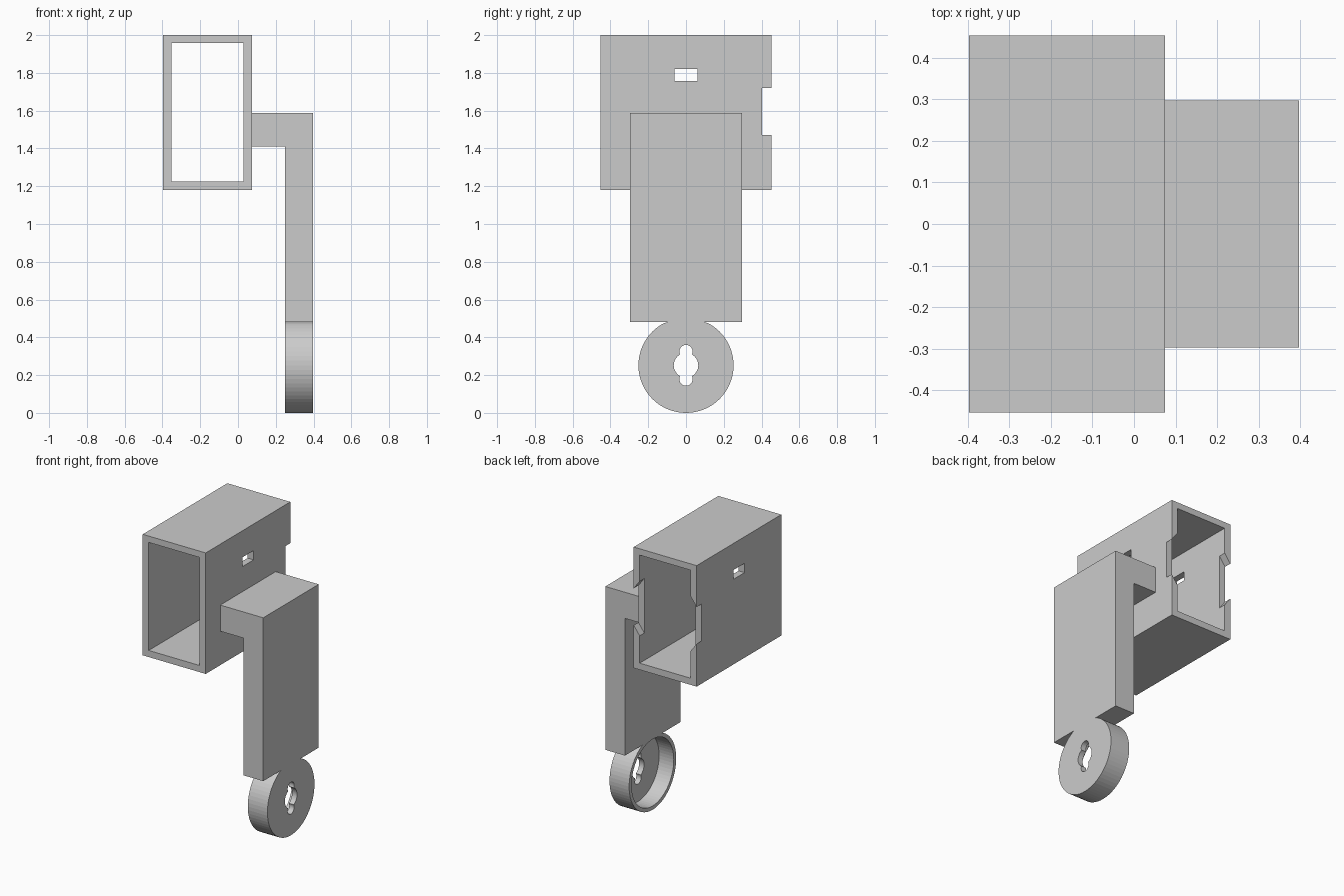
import bpy
import bmesh
from math import sin, cos, tau

cube = bpy.data.objects.get("Cube")
if cube:
    bpy.data.objects.remove(cube, do_unlink=True)

grey = bpy.data.materials.new("plain_grey")
grey.use_nodes = True
COLOUR = (0.6, 0.6, 0.6, 1)
grey.diffuse_color = COLOUR
grey.node_tree.nodes["Principled BSDF"].inputs["Base Color"].default_value = COLOUR


def prism(name, outline, axis, lo, hi):
    """Extrude an outline: (x, z) pairs along y, or (y, z) pairs along x."""
    bm = bmesh.new()
    place = {"x": lambda a, b: (lo, a, b), "y": lambda a, b: (a, lo, b)}[axis]
    face = bm.faces.new([bm.verts.new(place(a, b)) for a, b in outline])
    side = bmesh.ops.extrude_face_region(bm, geom=[face])["geom"]
    move = (hi - lo, 0, 0) if axis == "x" else (0, hi - lo, 0)
    bmesh.ops.translate(bm, vec=move, verts=[v for v in side if isinstance(v, bmesh.types.BMVert)])
    bmesh.ops.recalc_face_normals(bm, faces=bm.faces)
    mesh = bpy.data.meshes.new(name)
    bm.to_mesh(mesh)
    bm.free()
    mesh.materials.append(grey)
    obj = bpy.data.objects.new(name, mesh)
    bpy.context.collection.objects.link(obj)
    return obj


def cut(obj, *cutters):
    """Subtract each cutter, bake the result and discard the cutters."""
    for cutter in cutters:
        cutter.hide_render = True
        mod = obj.modifiers.new("cut", "BOOLEAN")
        mod.operation, mod.solver, mod.object = "DIFFERENCE", "EXACT", cutter
    graph = bpy.context.evaluated_depsgraph_get()
    mesh = bpy.data.meshes.new_from_object(obj.evaluated_get(graph))
    obj.modifiers.clear()
    obj.data = mesh
    for cutter in cutters:
        bpy.data.objects.remove(cutter, do_unlink=True)


def rect(a0, a1, b0, b1):
    return [(a0, b0), (a1, b0), (a1, b1), (a0, b1)]


def circle(radius, z, count=64):
    return [(radius * cos(tau * i / count), z + radius * sin(tau * i / count)) for i in range(count)]


# Rectangular sleeve, open at both ends
LEFT, RIGHT, WALL = 0.075, -0.397, 0.045
sleeve = prism("sleeve", rect(RIGHT, LEFT, 1.18, 2), "y", -0.453, 0.453)
bore = prism("bore", rect(RIGHT + WALL, LEFT - WALL, 1.225, 1.957), "y", -0.6, 0.6)
slot = prism("slot", rect(-0.06, 0.06, 1.757, 1.82), "x", -0.6, 0.6)

# Notches in the back edges, flaring towards the inside
low = [(-0.5, 1.47), (RIGHT, 1.47), (RIGHT + WALL, 1.41),
       (LEFT - WALL, 1.41), (LEFT, 1.47), (0.2, 1.47)]
high = [(x, 3.19 - z) for x, z in reversed(low)]
notch = prism("notch", low + high, "y", 0.403, 0.6)
cut(sleeve, bore, slot, notch)

# Bent arm hanging beside the sleeve
INNER, OUTER, FOOT = 0.25, 0.397, 0.48
prism("arm", [(LEFT, 1.41), (INNER, 1.41), (INNER, FOOT), (OUTER, FOOT),
              (OUTER, 1.587), (LEFT, 1.587)], "y", -0.297, 0.297)

# Round cup under the arm, with a two-lobed keyhole through its floor
HUB = 0.252
cup = prism("cup", [(y, min(z, FOOT)) for y, z in circle(HUB, HUB)], "x", INNER, OUTER)
recess = prism("recess", circle(0.226, HUB), "x", 0.1, 0.36)
keyhole = [prism("keyhole", circle(0.065, HUB, 48), "x", 0.3, 0.6)]
for offset in (-0.073, 0.073):
    keyhole.append(prism("keyhole_lobe", circle(0.035, HUB + offset, 32), "x", 0.3, 0.6))
cut(cup, recess, *keyhole)
